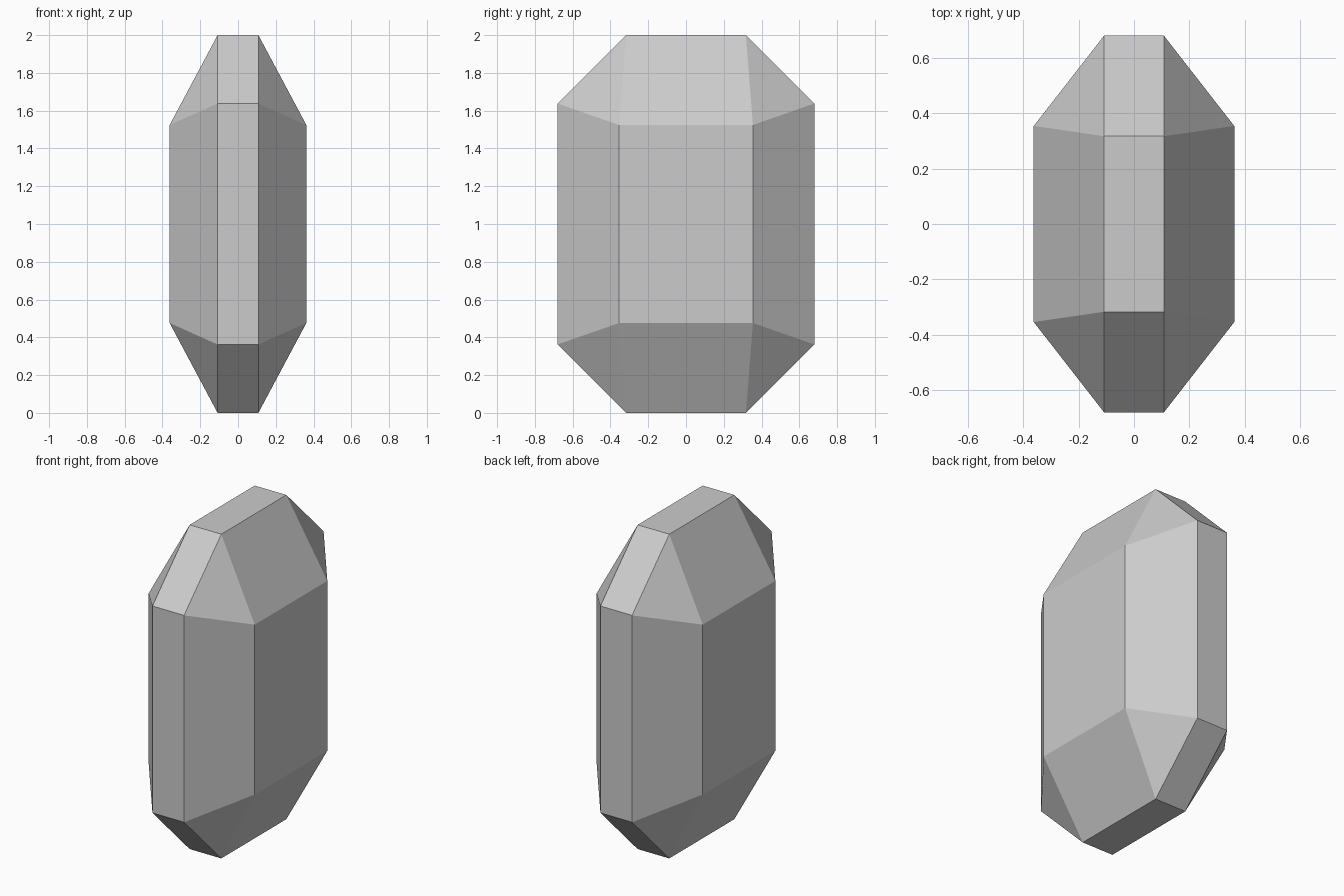
import bpy, bmesh, math
from itertools import product

if "Cube" in bpy.data.objects:
    bpy.data.objects.remove(bpy.data.objects["Cube"])

# Corner points of one octant, relative to the centre: top facet, front facet, side facet
octant = [(0.108, 0.317, 1.0), (0.108, 0.68, 0.638), (0.362, 0.354, 0.524)]

# Faceted crystal: hull of the mirrored corner points
bm = bmesh.new()
for sx, sy, sz in product((-1, 1), repeat=3):
    for x, y, z in octant:
        bm.verts.new((sx * x, sy * y, 1 + sz * z))
bmesh.ops.convex_hull(bm, input=bm.verts[:])

# Merge hull triangles into clean flat facets
bmesh.ops.dissolve_limit(bm, angle_limit=math.radians(1), verts=bm.verts[:], edges=bm.edges[:])
bmesh.ops.recalc_face_normals(bm, faces=bm.faces[:])

mesh = bpy.data.meshes.new("faceted_crystal")
bm.to_mesh(mesh)
bm.free()
crystal = bpy.data.objects.new("faceted_crystal", mesh)
bpy.context.collection.objects.link(crystal)
